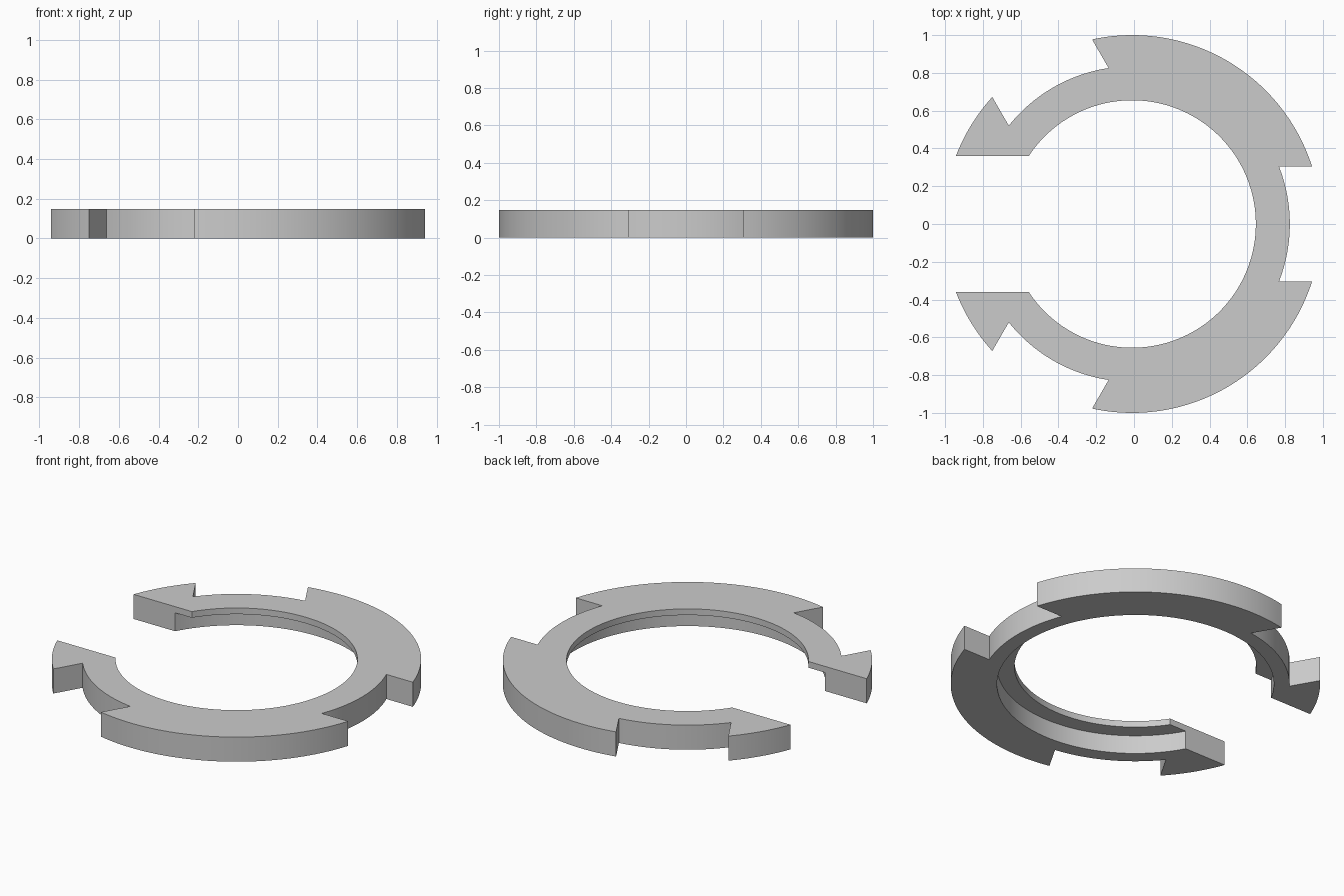
import bpy, bmesh
from math import asin, cos, sin, pi, radians

if "Cube" in bpy.data.objects:
    bpy.data.objects.remove(bpy.data.objects["Cube"])

CX = -0.01                                   # ring centre
OUTER, NECK, RECESS, BORE = 1.0, 0.835, 0.75, 0.655
NOTCH, GAP = 0.305, 0.36                     # half widths of the straight cuts
LEDGE, TOP = 0.11, 0.147


def arc(r, a, b, steps):
    """Points along an arc, both ends included."""
    return [(CX + r * cos(a + (b - a) * i / steps),
             r * sin(a + (b - a) * i / steps)) for i in range(steps + 1)]


def gap_angle(r):
    return pi - asin(GAP / r)


# Outer outline: the rim, cut by three parallel-sided notches 120 degrees apart
rim_cut, neck_cut = asin(NOTCH / OUTER), asin(NOTCH / NECK)
third = radians(120)
outline = arc(OUTER, -gap_angle(OUTER), -third - rim_cut, 16)
for k in (-1, 0, 1):
    outline += arc(NECK, k * third - neck_cut, k * third + neck_cut, 24)
    if k < 1:
        outline += arc(OUTER, k * third + rim_cut, (k + 1) * third - rim_cut, 48)
outline += arc(OUTER, third + rim_cut, gap_angle(OUTER), 16)

# Inner outlines: a wide recess below, a narrower lip above
recess = arc(RECESS, -gap_angle(RECESS), gap_angle(RECESS), 120)
bore = arc(BORE, -gap_angle(BORE), gap_angle(BORE), 120)

bm = bmesh.new()


def chain(points, z):
    return [bm.verts.new((x, y, z)) for x, y in points]


rails = [chain(outline, 0), chain(outline, TOP), chain(bore, TOP),
         chain(bore, LEDGE), chain(recess, LEDGE), chain(recess, 0)]


def strip(a, b):
    for i in range(len(a) - 1):
        bm.faces.new((a[i], a[i + 1], b[i + 1], b[i]))


strip(rails[0], rails[1])                    # outer wall
strip(rails[2], rails[3])                    # lip wall
strip(rails[3], rails[4])                    # underside of lip
strip(rails[4], rails[5])                    # recess wall
bm.faces.new(rails[1] + rails[2][::-1])      # top
bm.faces.new(rails[5] + rails[0][::-1])      # bottom
bm.faces.new([r[0] for r in rails])          # flat ends at the gap
bm.faces.new([r[-1] for r in rails])
bmesh.ops.recalc_face_normals(bm, faces=bm.faces)
caps = [f for f in bm.faces if len(f.verts) > 4]
bmesh.ops.triangulate(bm, faces=caps, ngon_method='EAR_CLIP')

mesh = bpy.data.meshes.new("notched_ring")
bm.to_mesh(mesh)
bm.free()
ring = bpy.data.objects.new("notched_ring", mesh)
bpy.context.collection.objects.link(ring)

# Plain grey
grey = bpy.data.materials.new("light_grey")
grey.use_nodes = True
grey.diffuse_color = (0.6, 0.6, 0.6, 1)
grey.node_tree.nodes["Principled BSDF"].inputs["Base Color"].default_value = (0.6, 0.6, 0.6, 1)
mesh.materials.append(grey)

bpy.ops.object.select_all(action='DESELECT')
ring.select_set(True)
bpy.context.view_layer.objects.active = ring
bpy.ops.object.shade_smooth_by_angle(angle=radians(30))
